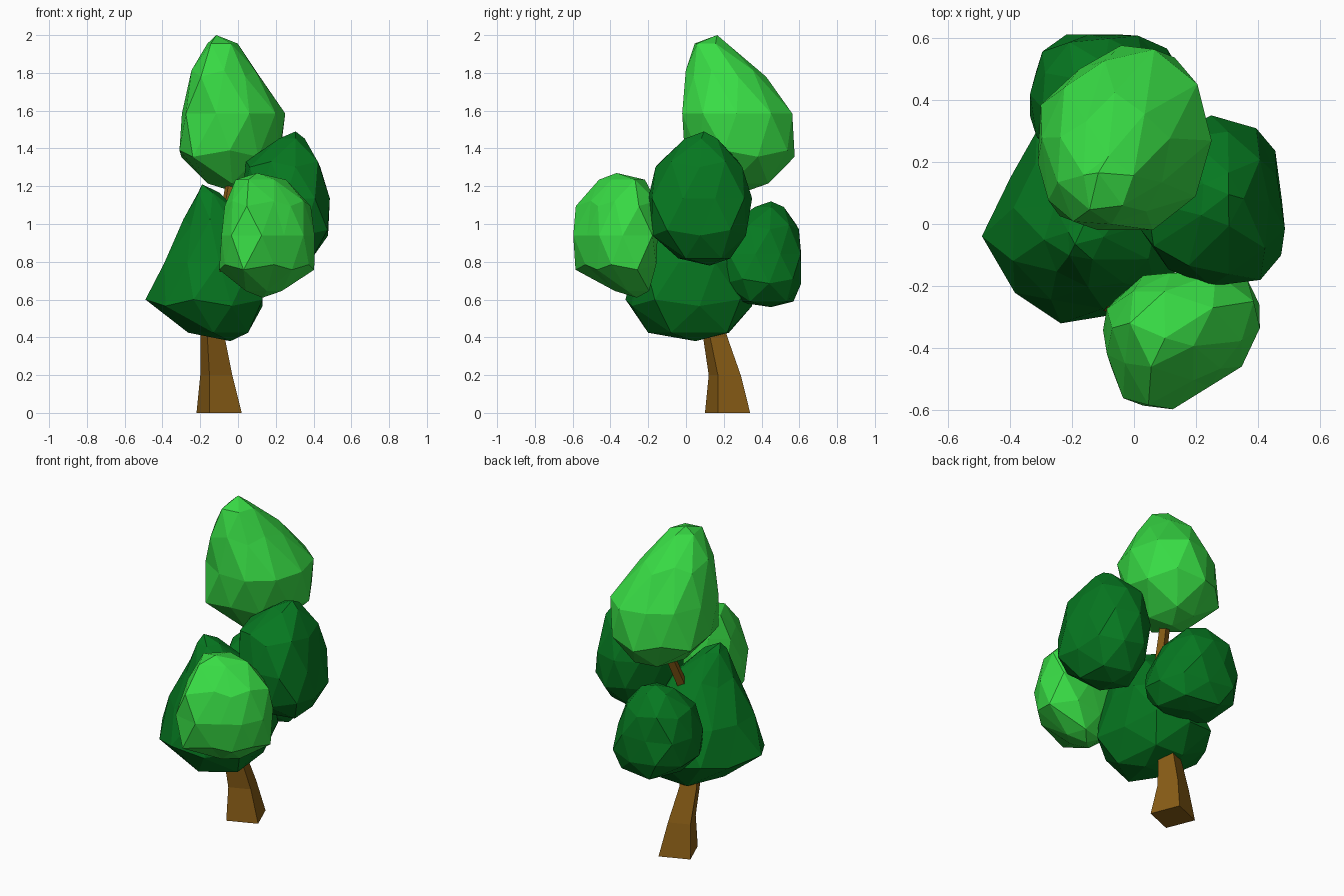
import bpy, bmesh, math
from mathutils import Vector

if "Cube" in bpy.data.objects:
    bpy.data.objects.remove(bpy.data.objects["Cube"])


def material(name, rgb):
    m = bpy.data.materials.new(name)
    m.diffuse_color = (*rgb, 1)
    m.use_nodes = True
    m.node_tree.nodes["Principled BSDF"].inputs["Base Color"].default_value = m.diffuse_color
    return m


LIGHT = material("light_leaf", (0.04, 0.72, 0.06))
DARK = material("dark_leaf", (0.002, 0.19, 0.015))
BARK = material("bark", (0.25, 0.11, 0.008))


def finish(name, bm, mat):
    bmesh.ops.recalc_face_normals(bm, faces=bm.faces)
    me = bpy.data.meshes.new(name)
    bm.to_mesh(me)
    bm.free()
    me.materials.append(mat)
    ob = bpy.data.objects.new(name, me)
    bpy.context.collection.objects.link(ob)
    return ob


def sample(profile, z):
    """Interpolate (xmin, xmax, ymin, ymax) at height z."""
    for a, b in zip(profile, profile[1:]):
        if z <= b[0] + 1e-6:
            t = (z - a[0]) / (b[0] - a[0])
            return [p + (q - p) * t for p, q in zip(a[1:], b[1:])]
    return profile[-1][1:]


def plan_hit(plan, a):
    """Point where a ray at angle a leaves the plan outline (scaled to +-1)."""
    xs, ys = zip(*plan)
    mx, my = (min(xs) + max(xs)) / 2, (min(ys) + max(ys)) / 2
    sx, sy = (max(xs) - min(xs)) / 2, (max(ys) - min(ys)) / 2
    pts = [Vector(((x - mx) / sx, (y - my) / sy)) for x, y in plan]
    d = Vector((math.cos(a), math.sin(a)))
    best = 0
    for p, q in zip(pts, pts[1:] + pts[:1]):
        e = q - p
        den = d.x * e.y - d.y * e.x
        if abs(den) < 1e-9:
            continue
        r = (p.x * e.y - p.y * e.x) / den
        s = (p.x * d.y - p.y * d.x) / den
        if -1e-6 <= s <= 1 + 1e-6:
            best = max(best, r)
    return d * best


def foliage(name, mat, turn, plan, profile):
    """Low-poly icosphere fitted to a plan outline and a height profile."""
    bm = bmesh.new()
    bmesh.ops.create_icosphere(bm, subdivisions=2, radius=1)
    z0, z1 = profile[0][0], profile[-1][0]
    lo = [min(p[i] for p in profile) for i in (1, 3)]
    hi = [max(p[i] for p in profile) for i in (2, 4)]
    for v in bm.verts:
        h = max(-1, min(1, v.co.z * 1.05))
        z = z0 + (z1 - z0) * (h + 1) / 2
        xa, xb, ya, yb = sample(profile, z)
        x, y = (xa + xb) / 2, (ya + yb) / 2
        if abs(v.co.z) < 0.99:
            o = plan_hit(plan, math.atan2(v.co.y, v.co.x) + turn) * 0.545
            x += o.x * (xb - xa)
            y += o.y * (yb - ya)
        v.co = (min(max(x, lo[0]), hi[0]), min(max(y, lo[1]), hi[1]), z)
    return finish(name, bm, mat)


def limb(name, path, flat=False):
    """Four-sided tapering limb through (x, y, z, radius) points."""
    bm = bmesh.new()
    rings = []
    for i, (x, y, z, r) in enumerate(path):
        p = Vector((x, y, z))
        d = Vector(path[min(i + 1, len(path) - 1)][:3]) - Vector(path[max(i - 1, 0)][:3])
        q = Vector((0, 0, 1)).rotation_difference(d)
        ring = []
        for k in range(4):
            a = math.radians(67 + 90 * k)
            o = Vector((r * math.cos(a), r * math.sin(a), 0))
            ring.append(bm.verts.new(p + (o if flat else q @ o)))
        rings.append(ring)
    for a, b in zip(rings, rings[1:]):
        for k in range(4):
            bm.faces.new((a[k], a[(k + 1) % 4], b[(k + 1) % 4], b[k]))
    bm.faces.new(rings[0][::-1])
    bm.faces.new(rings[-1])
    return finish(name, bm, BARK)


# Trunk and branches
limb("trunk", [(-.10, .22, 0, .13), (-.115, .205, .2, .092), (-.135, .155, .4, .07),
               (-.12, .10, .65, .055), (-.08, .12, .95, .035), (-.04, .22, 1.2, .03),
               (-.03, .28, 1.4, .02)], flat=True)
limb("front_branch", [(-.13, .08, .62, .04), (-.09, -.25, .76, .035), (.08, -.36, .88, .025)])
limb("right_branch", [(-.1, .1, .82, .035), (.2, .08, 1.0, .025)])
limb("back_branch", [(-.12, .1, .62, .035), (-.08, .38, .76, .025)])

# Foliage clumps: plan outline, then height, x range, y range
foliage("top_foliage", LIGHT, 0.3, [
    (-.31, .15), (-.29, .37), (-.22, .46), (0, .60), (.165, .52), (.25, .34), (.21, .13),
    (.03, -.02), (-.22, .01)], [
    (1.17, -.10, .06, .20, .42), (1.24, -.18, .11, .09, .48), (1.33, -.31, .21, .03, .56),
    (1.48, -.30, .25, -.02, .60), (1.57, -.29, .25, -.02, .575), (1.75, -.25, .13, .00, .45),
    (1.87, -.22, .06, .02, .32), (1.95, -.17, .01, .03, .22), (2.0, -.12, -.11, .16, .17)])
foliage("right_foliage", DARK, 0.0, [
    (.28, .36), (.44, .29), (.49, -.05), (.43, -.16), (.285, -.195), (.15, -.15), (.03, -.04),
    (.06, .18), (.16, .32)], [
    (.78, .20, .32, .05, .20), (.82, .12, .40, -.05, .24), (.92, .06, .475, -.16, .31),
    (1.05, .02, .49, -.20, .35), (1.25, .03, .45, -.17, .32), (1.36, .05, .42, -.13, .27),
    (1.42, .13, .39, -.08, .22), (1.49, .30, .31, .09, .10)])
foliage("lower_foliage", DARK, 0.15, [
    (-.49, -.05), (-.35, .24), (-.18, .34), (-.02, .33), (.11, .2), (.13, -.12), (.09, -.21),
    (-.01, -.26), (-.23, -.32), (-.39, -.21)], [
    (.38, -.12, .04, -.10, .2), (.44, -.30, .05, -.21, .28), (.52, -.42, .11, -.30, .35),
    (.60, -.49, .13, -.32, .35), (.80, -.41, .13, -.27, .29), (1.0, -.29, .06, -.20, .16),
    (1.12, -.23, -.04, -.15, .07), (1.21, -.22, -.16, -.09, -.04)])
foliage("front_foliage", LIGHT, 0.5, [
    (-.11, -.32), (-.06, -.49), (0, -.605), (.08, -.605), (.35, -.45), (.42, -.29),
    (.34, -.18), (.18, -.16), (.0, -.2)], [
    (.61, .10, .16, -.30, -.22), (.66, .0, .28, -.44, -.19), (.76, -.09, .40, -.57, -.17),
    (.85, -.11, .415, -.60, -.15), (1.03, -.08, .40, -.61, -.15), (1.16, -.04, .36, -.52, -.17),
    (1.23, -.02, .27, -.46, -.20), (1.27, .09, .11, -.375, -.36)])
foliage("back_foliage", DARK, 0.2, [
    (-.335, .36), (-.3, .525), (-.2, .61), (0, .605), (.08, .575), (.18, .42), (.14, .25),
    (-.05, .18), (-.25, .22)], [
    (.56, -.12, .04, .38, .52), (.60, -.25, .14, .21, .58), (.68, -.32, .18, .18, .61),
    (.85, -.335, .14, .18, .605), (1.0, -.28, .07, .24, .58), (1.08, -.22, .01, .33, .53),
    (1.12, -.12, -.09, .44, .46)])
